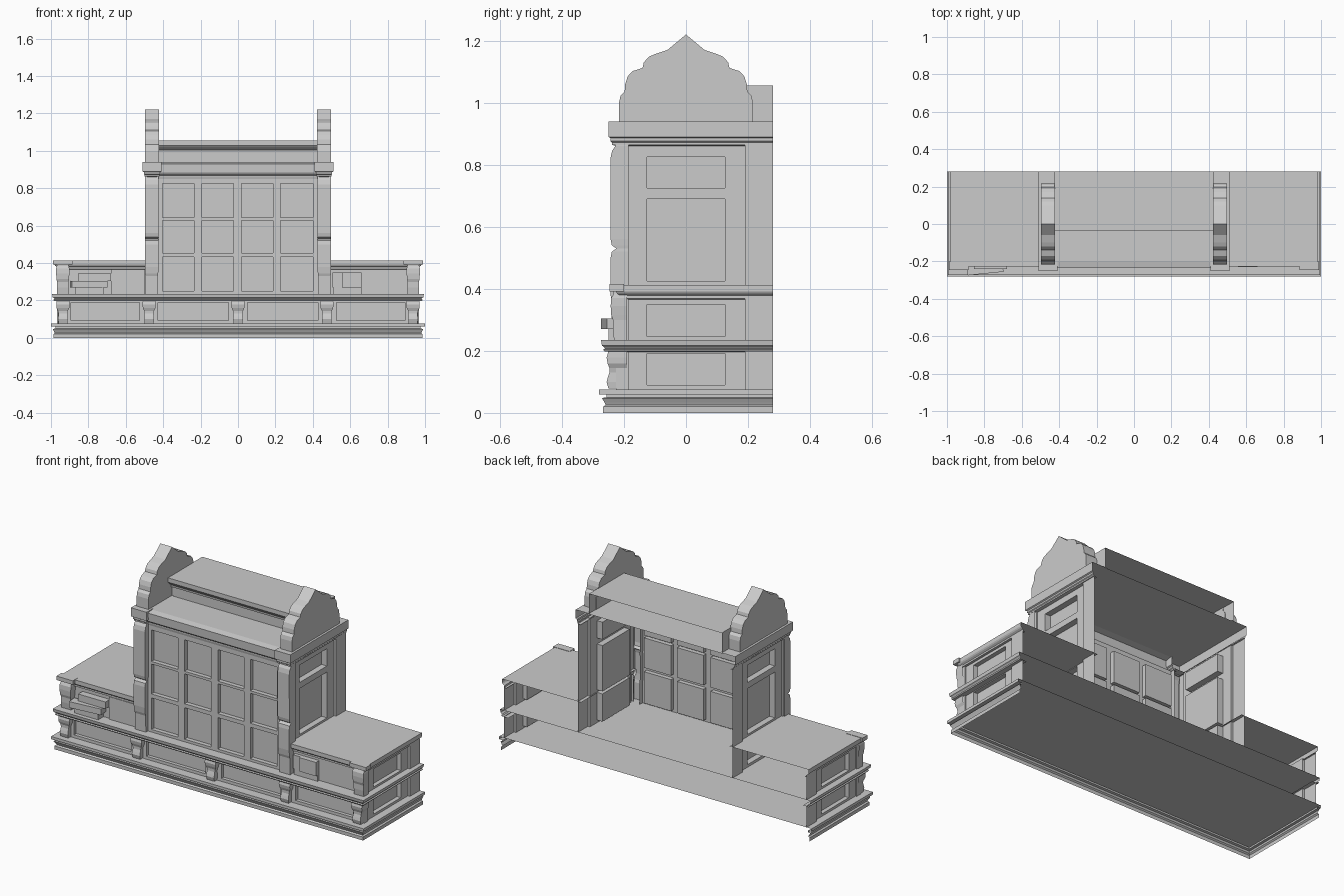
import bpy, math

if "Cube" in bpy.data.objects:
    bpy.data.objects.remove(bpy.data.objects["Cube"])

YB = 0.28  # open back plane


def mesh(name, verts, faces):
    me = bpy.data.meshes.new(name)
    me.from_pydata(verts, [], faces)
    me.update()
    ob = bpy.data.objects.new(name, me)
    bpy.context.collection.objects.link(ob)
    return ob


def box(name, x0, x1, y0, y1, z0, z1, rot=0.0):
    cx, cy = (x0 + x1) / 2, (y0 + y1) / 2
    c, s = math.cos(rot), math.sin(rot)
    v = []
    for z in (z0, z1):
        for x, y in ((x0, y0), (x1, y0), (x1, y1), (x0, y1)):
            v.append((cx + (x - cx) * c - (y - cy) * s, cy + (x - cx) * s + (y - cy) * c, z))
    return mesh(name, v, [(3, 2, 1, 0), (4, 5, 6, 7), (0, 1, 5, 4), (1, 2, 6, 5), (2, 3, 7, 6), (3, 0, 4, 7)])


def sheet(name, x0, x1, y0, y1, z):
    return mesh(name, [(x0, y0, z), (x1, y0, z), (x1, y1, z), (x0, y1, z)], [(0, 1, 2, 3)])


def grid_panels(name, us, zs, place, depth):
    """Thin frame of stiles and rails with pans set back; place(u, z, d) maps to 3D."""
    quad = [(0, 1, 2, 3)]

    def flat(n, u0, u1, z0, z1):
        mesh(n, [place(u0, z0, 0), place(u1, z0, 0), place(u1, z1, 0), place(u0, z1, 0)], quad)
    for u0, u1 in us:
        flat(name + "_stile", u0, u1, zs[0][0], zs[-1][1])
    for (_, u0), (u1, _) in zip(us, us[1:]):
        for z0, z1 in zs:
            flat(name + "_rail", u0, u1, z0, z1)
        for (_, z0), (z1, _) in zip(zs, zs[1:]):
            c = [(u0, z0), (u1, z0), (u1, z1), (u0, z1)]
            mesh(name + "_pan", [place(u, z, d) for d in (0, depth) for u, z in c],
                 [(4, 5, 6, 7)] + [(k, (k + 1) % 4, (k + 1) % 4 + 4, k + 4) for k in range(4)])


def sweep(name, path, profile):
    """Moulding: profile of (outward offset, z) carried along a mitred open path."""
    nrm = []
    for a, b in zip(path, path[1:]):
        dx, dy = b[0] - a[0], b[1] - a[1]
        l = math.hypot(dx, dy)
        nrm.append((dy / l, -dx / l))
    verts, n = [], len(profile)
    for i, p in enumerate(path):
        a, b = nrm[max(i - 1, 0)], nrm[min(i, len(nrm) - 1)]
        k = 1 + a[0] * b[0] + a[1] * b[1]
        mx, my = (a[0] + b[0]) / k, (a[1] + b[1]) / k
        verts += [(p[0] + mx * o, p[1] + my * o, z) for o, z in profile]
    faces = [(i * n + j, (i + 1) * n + j, (i + 1) * n + j + 1, i * n + j + 1)
             for i in range(len(path) - 1) for j in range(n - 1)]
    return mesh(name, verts, faces)


def post(name, x, yback, rings):
    """Scrolled post, hollow behind: rings of (z, half width, front y)."""
    v = []
    for z, w, yf in rings:
        v += [(x - w, yback, z), (x - w, yf, z), (x + w, yf, z), (x + w, yback, z)]
    f = [(3, 2, 1, 0)]
    for i in range(len(rings) - 1):
        for j in range(3):
            f.append((i * 4 + j, i * 4 + j + 1, i * 4 + 5 + j, i * 4 + 4 + j))
    m = len(v) - 4
    f.append((m, m + 1, m + 2, m + 3))
    return mesh(name, v, f)


def mpath(pts, s):
    return pts if s > 0 else [(-x, y) for x, y in reversed(pts)]


def side_wall(name, s, x, z0, z1, zs, depth):
    """Side wall at x: stiles, set-back pans, and a prouder rear pilaster and front return."""
    def place(u, z, d):
        return (s * (x - d), s * u, z)
    us = [(-.185, -.125), (.125, .19)]
    us = us if s > 0 else [(-b, -a) for a, b in reversed(us)]
    grid_panels(name, us, zs, place, depth)
    sweep(name + "_pilaster", mpath([(x, .19), (x + .013, .19), (x + .013, YB)], s), [(0, z0), (0, z1)])
    sweep(name + "_return", mpath([(x + .008, -.225), (x + .008, -.185), (x, -.185)], s), [(0, z0), (0, z1)])


# ---- base plinth, wall and counter moulding
U = [(-0.955, YB), (-0.955, -0.235), (0.955, -0.235), (0.955, YB)]
sweep("plinth_moulding", U, [(.032, 0), (.032, .02), (.024, .026), (.028, .034), (.036, .048), (.022, .05),
                             (.022, .06), (.045, .06), (.045, .076)])
sweep("counter_moulding", U, [(-.012, .196), (.028, .198), (.032, .204), (.026, .208), (.03, .213),
                              (.036, .217), (.039, .235)])
sheet("base_floor", -1, 1, -0.28, YB, 0.076)
sheet("counter_top", -0.994, 0.994, -0.274, YB, 0.235)
grid_panels("base_front", [(-.955, -.892), (-.527, -.428), (-.052, .052), (.428, .527), (.892, .955)],
            [(.076, .093), (.19, .2)], lambda u, z, d: (u, -.225 + d, z), .02)
for x in (-.936, -.475, 0, .475, .936):
    post("base_bracket", x, -.19, [(.078, .024, -.25), (.1, .026, -.256), (.115, .025, -.252), (.13, .024, -.247),
                                   (.145, .027, -.247), (.16, .034, -.253), (.178, .035, -.256), (.2, .034, -.25)])

for s in (1, -1):
    side_wall("base_side", s, .955, .076, .2, [(.076, .09), (.192, .2)], .025)

    # ---- low wings
    side_wall("wing_side", s, .955, .235, .375, [(.235, .247), (.35, .375)], .025)
    a, b = sorted((s * .475, s * .95))
    mesh("wing_front_wall", [(a, -.2, .235), (b, -.2, .235), (b, -.2, .39), (a, -.2, .39)], [(0, 1, 2, 3)])
    sweep("wing_cornice", mpath([(.475, -.2), (.955, -.2), (.955, YB)], s),
          [(0, .366), (.012, .368), (.012, .378), (.022, .385), (.026, .392), (.026, .413)])
    sheet("wing_top", *sorted((s * .475, s * .981)), -.226, YB, .413)
    box("wing_post_cap", *sorted((s * .885, s * .99)), -.246, -.2, .392, .415)
    post("wing_post", s * .937, -.19, [(.235, .031, -.232), (.27, .031, -.236), (.3, .031, -.236), (.315, .033, -.241),
                                       (.345, .036, -.243), (.37, .036, -.241), (.385, .032, -.233), (.392, .032, -.233)])

    # ---- tower sides
    side_wall("tower_side", s, .482, .235, .865, [(.235, .25), (.41, .425), (.69, .725), (.825, .865)], .035)
    post("tower_column", s * .4615, -.185,
         [(.235, .034, -.232), (.33, .034, -.234), (.345, .035, -.239), (.38, .036, -.243), (.5, .036, -.243),
          (.52, .036, -.239), (.53, .035, -.224), (.54, .036, -.239), (.56, .037, -.243), (.82, .037, -.244),
          (.845, .037, -.238), (.86, .037, -.228), (.87, .036, -.225)])
    # tower cornice block: hollow moulding wrapped round the column head
    sweep("cornice_block", mpath([(.425, -.19), (.425, -.235), (.495, -.235), (.495, YB)], s),
          [(-.015, .86), (.004, .864), (.004, .872), (.008, .876), (.008, .886), (.015, .89), (.015, .94)])
    sheet("cornice_block_top", *sorted((s * .41, s * .51)), -.25, YB, .94)
    # crest: cusped gable profile in y-z, extruded along x
    half = [(.216, .94), (.216, 1.0), (.211, 1.022), (.198, 1.035), (.196, 1.06), (.188, 1.085), (.172, 1.102),
            (.14, 1.112), (.136, 1.13), (.12, 1.148), (.1, 1.157), (.06, 1.17), (.03, 1.195)]
    prof = [(-y, z) for y, z in half] + [(0, 1.22)] + half[::-1]
    n = len(prof)
    a, b = sorted((s * .422, s * .497))
    mesh("gable_crest", [(a, y, z) for y, z in prof] + [(b, y, z) for y, z in prof],
         [tuple(range(n))[::-1], tuple(range(n, 2 * n))] +
         [(i, i + 1, n + i + 1, n + i) for i in range(n - 1)])

# ---- tower front: grid frame with 4 x 3 pans set back behind it
grid_panels("front", [(-.43, -.405), (-.235, -.193), (-.025, .02), (.188, .228), (.4, .43)],
            [(.235, .25), (.432, .455), (.628, .643), (.825, .865)], lambda u, z, d: (u, -.213 + d, z), .025)

# ---- tower cornice and set-back roof tier
sweep("front_cornice", [(-.425, -.2), (.425, -.2)],
      [(.013, .85), (.016, .862), (.016, .868), (.028, .876), (.034, .885), (.036, .93), (0, .937)])
sheet("cornice_top", -.43, .43, -.2, YB, .937)
sweep("roof_tier", [(-.425, 0), (.425, 0)],
      [(0, .937), (0, .99), (.008, .992), (.01, 1.005), (.022, 1.015), (.03, 1.022), (.037, 1.03), (.037, 1.055)])
sheet("roof_top", -.425, .425, -.037, YB, 1.055)
for x in (-.425, .425):
    mesh("roof_end", [(x, 0, .937), (x, YB, .937), (x, YB, 1.055), (x, -.037, 1.055), (x, -.037, 1.03), (x, 0, .99)],
         [tuple(range(6))])

# ---- stacked books on the wing ledges
box("book_low", -.87, -.72, -.25, -.2, .235, .27)
box("book_mid", -.892, -.7, -.265, -.21, .27, .305, .1)
box("book_top", -.855, -.68, -.24, -.2, .305, .345)
box("wing_block_left", -.68, -.5, -.21, -.2, .235, .365)
box("book_right_low", .51, .66, -.215, -.2, .235, .27)
box("book_right_a", .505, .555, -.22, -.2, .27, .35)
box("book_right_b", .555, .66, -.23, -.2, .27, .35)
